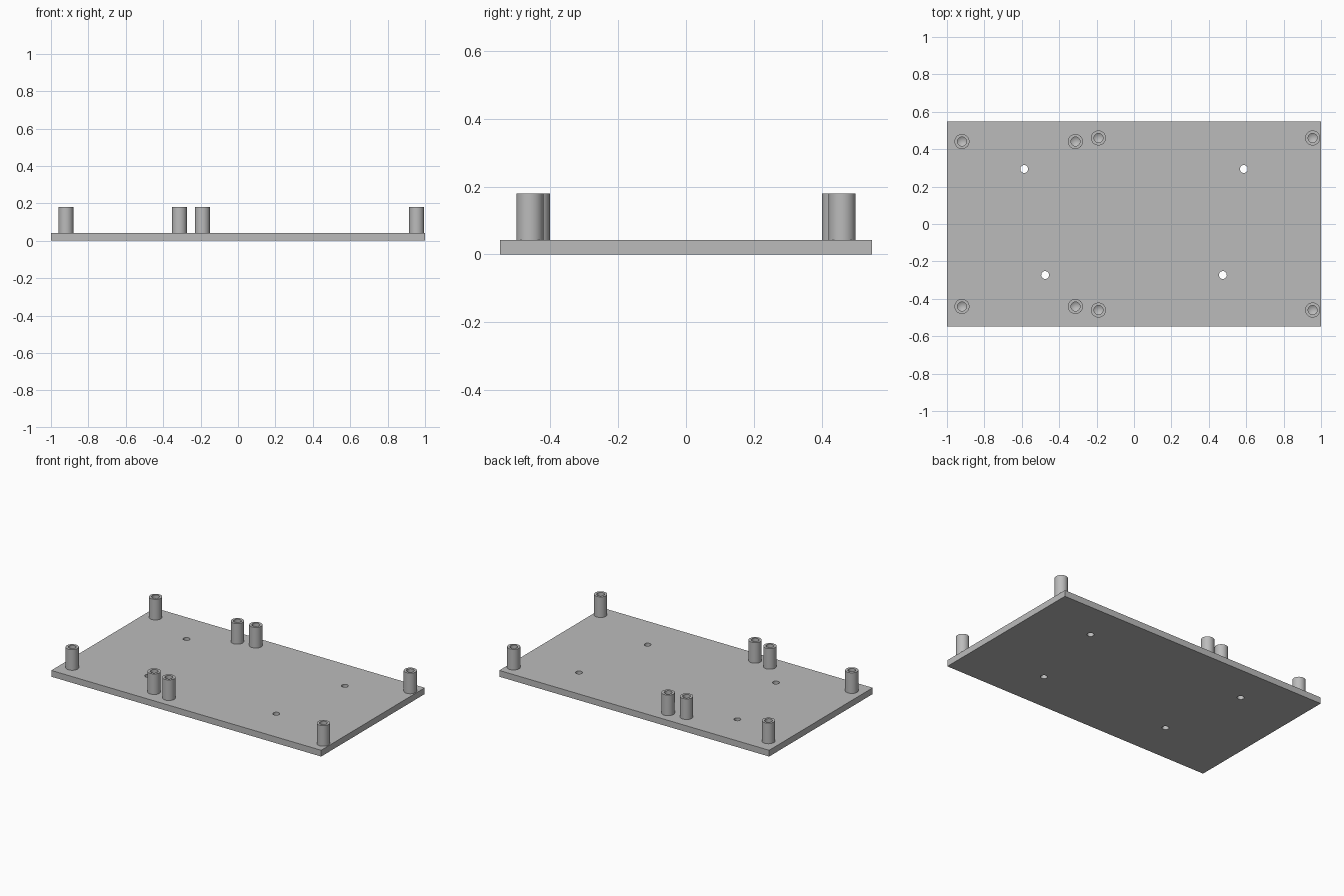
import bpy, bmesh, math

if "Cube" in bpy.data.objects:
    bpy.data.objects.remove(bpy.data.objects["Cube"])

PLATE_TOP, POST_TOP = 0.042, 0.18
HALF_X, HALF_Y = 1.0, 0.548
SEGMENTS = 48

grey = bpy.data.materials.new("plain grey")
grey.diffuse_color = (0.5, 0.5, 0.5, 1)
grey.use_nodes = True
grey.node_tree.nodes["Principled BSDF"].inputs["Base Color"].default_value = grey.diffuse_color


def add_object(name, bm):
    bmesh.ops.recalc_face_normals(bm, faces=bm.faces)
    mesh = bpy.data.meshes.new(name)
    bm.to_mesh(mesh)
    bm.free()
    mesh.materials.append(grey)
    obj = bpy.data.objects.new(name, mesh)
    bpy.context.collection.objects.link(obj)
    bpy.ops.object.select_all(action='DESELECT')
    obj.select_set(True)
    bpy.context.view_layer.objects.active = obj
    return obj


def lathe(bm, x, y, profile):
    """Spin an (r, z) profile around a vertical axis at x, y."""
    verts = [bm.verts.new((x + r, y, z)) for r, z in profile]
    edges = [bm.edges.new(pair) for pair in zip(verts, verts[1:])]
    bmesh.ops.spin(bm, geom=verts + edges, cent=(x, y, 0), axis=(0, 0, 1),
                   angle=math.tau, steps=SEGMENTS, use_merge=True)
    bmesh.ops.remove_doubles(bm, verts=bm.verts, dist=1e-5)


# Base plate
bm = bmesh.new()
bmesh.ops.create_cube(bm, size=1)
for v in bm.verts:
    v.co = (v.co.x * 2 * HALF_X, v.co.y * 2 * HALF_Y, (v.co.z + 0.5) * PLATE_TOP)
plate = add_object("base_plate", bm)

# Four through holes, a wider pair at the back
bm = bmesh.new()
for x, y in ((0.587, 0.294), (0.475, -0.273)):
    for side in (-1, 1):
        lathe(bm, side * x, y, [(0, -0.05), (0.021, -0.05), (0.021, 0.1), (0, 0.1)])
cutter = add_object("hole_cutter", bm)
cutter.hide_render = True
cut = plate.modifiers.new("holes", 'BOOLEAN')
cut.object = cutter
cut.solver = 'EXACT'
bpy.context.view_layer.objects.active = plate
bpy.ops.object.modifier_apply(modifier=cut.name)
bpy.data.objects.remove(cutter)
bpy.ops.object.select_all(action='DESELECT')
plate.select_set(True)
bpy.ops.object.shade_smooth_by_angle(angle=math.radians(30))

# Hollow standoffs with cone-ended blind bores, mirrored front to back
profile = [(0.04, PLATE_TOP), (0.04, POST_TOP), (0.024, POST_TOP),
           (0.024, 0.065), (0, 0.05)]
for x, y in ((-0.92, 0.441), (-0.313, 0.441), (-0.19, 0.46), (0.955, 0.46)):
    for side in (-1, 1):
        bm = bmesh.new()
        lathe(bm, x, side * y, profile)
        add_object("standoff", bm)
        bpy.ops.object.shade_smooth_by_angle(angle=math.radians(30))
